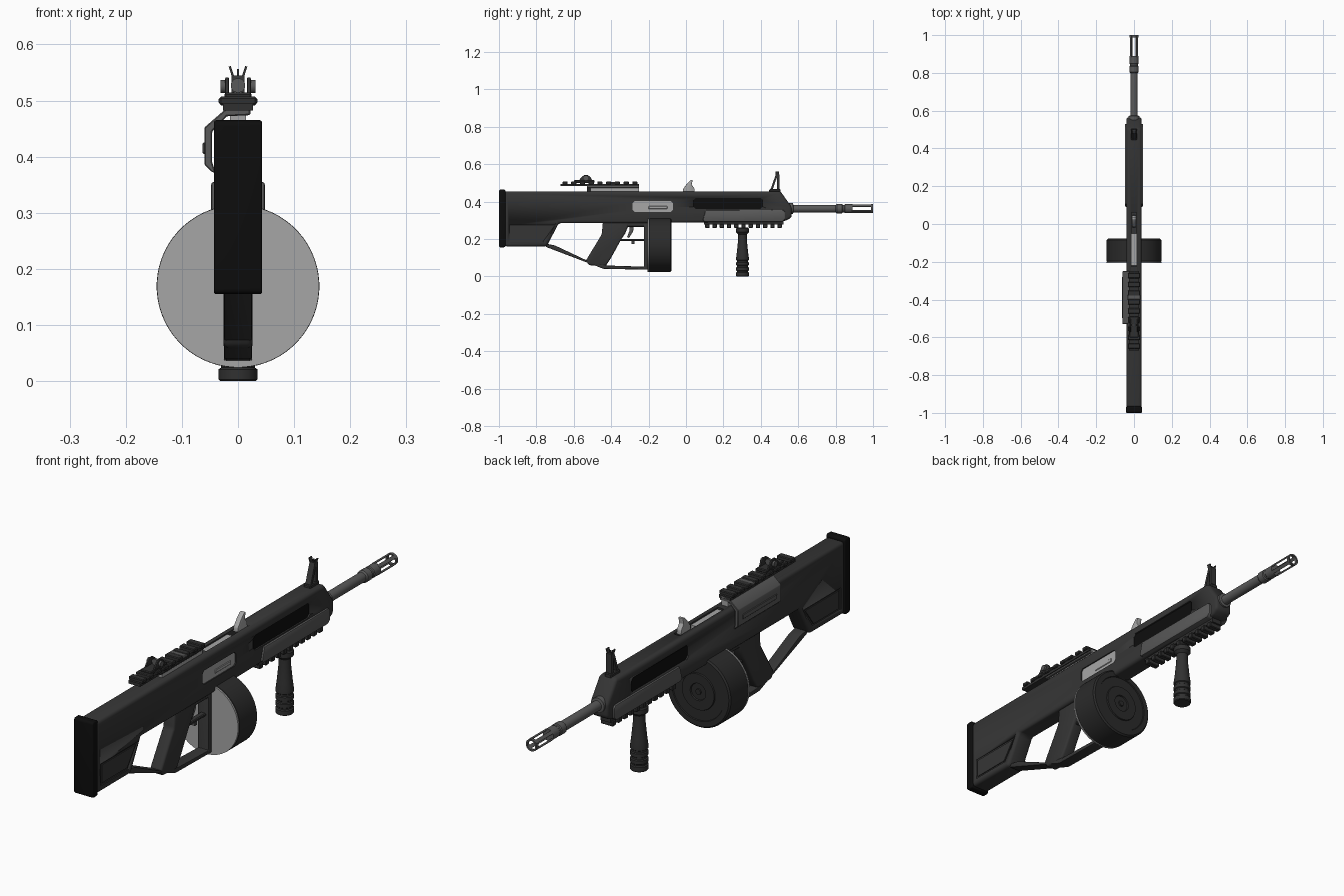
import bpy, bmesh, math
from mathutils import Vector, Matrix

cube = bpy.data.objects.get("Cube")
if cube:
    bpy.data.objects.remove(cube, do_unlink=True)


def material(name, v):
    m = bpy.data.materials.new(name)
    m.use_nodes = True
    m.diffuse_color = (v, v, v, 1)
    bsdf = next(n for n in m.node_tree.nodes if n.type == 'BSDF_PRINCIPLED')
    bsdf.inputs["Base Color"].default_value = (v, v, v, 1)
    return m


BODY = material("charcoal polymer", 0.036)
BLACK = material("black rubber", 0.004)
DARK = material("dark magazine", 0.024)
STEEL = material("grey steel", 0.1)
LIGHT = material("light metal", 0.38)
RAIL = material("dark rail", 0.03)


def finish(name, bm, mat, bevel=0, seg=2):
    bmesh.ops.recalc_face_normals(bm, faces=bm.faces)
    me = bpy.data.meshes.new(name)
    bm.to_mesh(me)
    bm.free()
    me.materials.append(mat)
    ob = bpy.data.objects.new(name, me)
    bpy.context.collection.objects.link(ob)
    if bevel:
        b = ob.modifiers.new("bevel", 'BEVEL')
        b.width, b.segments, b.limit_method = bevel, seg, 'ANGLE'
        b.angle_limit = math.radians(25)
        activate(ob)
        bpy.ops.object.modifier_apply(modifier="bevel")
    return smooth(ob)


def activate(ob):
    bpy.ops.object.select_all(action='DESELECT')
    ob.select_set(True)
    bpy.context.view_layer.objects.active = ob


def smooth(ob):
    activate(ob)
    bpy.ops.object.shade_smooth_by_angle(angle=math.radians(32))
    return ob


def prism(name, pts, x0, x1, mat, bevel=0, seg=2):
    """Side profile of (y, z) points, extruded across x."""
    bm = bmesh.new()
    f = bm.faces.new([bm.verts.new((x0, y, z)) for y, z in pts])
    r = bmesh.ops.extrude_face_region(bm, geom=[f])
    vs = [v for v in r["geom"] if isinstance(v, bmesh.types.BMVert)]
    bmesh.ops.translate(bm, verts=vs, vec=(x1 - x0, 0, 0))
    return finish(name, bm, mat, bevel, seg)


def box(name, x, y, z, mat, bevel=0):
    return prism(name, [(y[0], z[0]), (y[1], z[0]), (y[1], z[1]), (y[0], z[1])],
                 x[0], x[1], mat, bevel, 1)


def lathe(name, prof, centre, mat, along_y=True, n=40):
    """Profile of (radius, distance) turned about the y or z axis."""
    bm = bmesh.new()
    rings = []
    for r, t in prof:
        ring = []
        for i in range(n):
            a = math.tau * (i + 0.5) / n
            c, s = r * math.cos(a), r * math.sin(a)
            p = Vector((c, t, s)) if along_y else Vector((c, s, t))
            ring.append(bm.verts.new(p + Vector(centre)))
        rings.append(ring)
    for a, b in zip(rings, rings[1:]):
        for i in range(n):
            j = (i + 1) % n
            bm.faces.new((a[i], a[j], b[j], b[i]))
    bm.faces.new(rings[0])
    bm.faces.new(rings[-1])
    return finish(name, bm, mat)


def cut(ob, cutter):
    m = ob.modifiers.new("cut", 'BOOLEAN')
    m.operation, m.solver, m.object = 'DIFFERENCE', 'EXACT', cutter
    activate(ob)
    bpy.ops.object.modifier_apply(modifier="cut")
    bpy.data.objects.remove(cutter, do_unlink=True)


def slot(y0, y1, z0, z1, c):
    """Long opening with clipped corners."""
    return [(y0 + c, z0), (y1 - c, z0), (y1, z0 + c), (y1, z1 - c),
            (y1 - c, z1), (y0 + c, z1), (y0, z1 - c), (y0, z0 + c)]


# Main body with stock, and its recesses
W = 0.04
body = prism("body", [(-.97, .455), (.505, .455), (.565, .37), (.565, .315), (.53, .295),
                      (-.2, .285), (-.68, .285), (-.745, .16), (-.97, .16)], -W, W, BODY, .013, 3)
panel = [(-.945, .275), (-.70, .275), (-.765, .185), (-.945, .185)]
inner = [(-.935, .267), (-.716, .267), (-.77, .193), (-.935, .193)]
vent = slot(.04, .41, .36, .42, .012)
for s, side in ((1, "left"), (-1, "right")):
    cut(body, prism("cutter", panel, s * (W - .005), s * .06, BODY))
    prism("stock_panel_" + side, inner, s * .02, s * (W - .0015), BODY)
    cut(body, prism("cutter", vent, s * (W - .012), s * .06, BODY))
    prism("vent_" + side, vent, s * .02, s * (W - .006), BLACK)
port = slot(-.285, -.07, .345, .402, .01)
cut(body, prism("cutter", port, W - .012, .06, BODY))
prism("ejection_port_bolt", port, .02, W - .005, LIGHT)
box("bolt_lug", (.03, W - .002), (-.2, -.1), (.36, .375), LIGHT, .002)
cut(body, box("cutter", (-.014, .014), (-.225, .06), (.43, .5), BODY))
box("bolt_carrier", (-.013, .013), (-.22, -.05), (.42, .45), LIGHT)

# Butt pad: rounded slab
prism("butt_pad", slot(-1, -.965, .155, .465, .006), -.043, .043, BLACK, .01, 3)

# Grip, lower strap and trigger group
prism("pistol_grip", [(-.445, .29), (-.45, .225), (-.535, .085), (-.52, .06), (-.43, .055),
                      (-.40, .10), (-.345, .2), (-.325, .23), (-.30, .29)],
      -.026, .026, BODY, .009, 3)
prism("lower_strap", [(-.75, .175), (-.70, .165), (-.53, .085), (-.42, .058), (-.225, .052),
                      (-.225, .29), (-.205, .29), (-.205, .036), (-.44, .04), (-.75, .158)],
      -.025, .025, BODY, .004)
box("trigger_guard", (-.012, .012), (-.36, -.22), (.188, .2), BODY, .003)
prism("trigger", [(-.30, .29), (-.275, .29), (-.283, .24), (-.305, .205), (-.315, .21),
                  (-.302, .245)], -.008, .008, STEEL, .002)
box("magazine_release", (-.01, .01), (-.292, -.276), (.172, .19), STEEL, .002)
box("trigger_housing", (-.024, .024), (-.32, -.2), (.265, .29), BODY, .004)

# Drum magazine
C = (0, 0, .169)
lathe("drum", [(.141, -.2), (.145, -.196), (.145, -.084), (.139, -.078), (.118, -.078),
               (.116, -.082), (.075, -.082), (.073, -.077), (.035, -.077), (.033, -.082),
               (.012, -.082), (.011, -.077)], C, DARK, n=64)
lathe("drum_back_plate", [(.1445, -.206), (.1445, -.199)], C, LIGHT, n=64)
box("magazine_neck", (-.03, .03), (-.2, -.085), (.25, .3), DARK)


def toothed_rail(name, y0, y1, z_base, z_top, half, teeth):
    """Accessory rail: a base strip with evenly spaced cross teeth."""
    mid = z_base + .5 * (z_top - z_base)
    box(name + "_base", (-half * .8, half * .8), (y0, y1), sorted((z_base, mid)), RAIL)
    pitch = (y1 - y0) / teeth
    for i in range(teeth):
        a = y0 + i * pitch
        box(f"{name}_tooth_{i + 1}", (-half, half), (a + .2 * pitch, a + .8 * pitch),
            sorted((mid - .25 * (mid - z_base), z_top)), RAIL, .003)


# Lower handguard and underside rail
prism("lower_handguard", [(.09, .30), (.105, .355), (.52, .355), (.53, .345), (.53, .305),
                          (.515, .292), (.1, .292)], -.048, .048, STEEL, .005)
toothed_rail("under_rail", .095, .52, .295, .258, .028, 11)

# Fore grip
lathe("fore_grip", [(.03, .26), (.034, .255), (.034, .236), (.023, .225), (.024, .19),
                    (.03, .13), (.034, .10), (.034, .088), (.030, .085), (.030, .078),
                    (.034, .075), (.034, .06), (.030, .057), (.030, .05), (.034, .047),
                    (.034, .032), (.030, .029), (.030, .024), (.035, .021), (.035, .003),
                    (.032, 0)], (0, .302, 0), RAIL, along_y=False, n=32)

# Barrel and slotted muzzle device
B = (0, 0, .362)
lathe("barrel", [(.03, .55), (.03, .572), (.02, .574), (.02, .80), (.018, .82)], B, STEEL, n=24)
lathe("muzzle_collar", [(.02, .80), (.025, .806), (.025, .835), (.021, .838), (.021, .846),
                        (.024, .85), (.024, .89)], B, STEEL, n=24)
for i in range(4):
    prong = box(f"muzzle_prong_{i + 1}", (-.007, .007), (.885, .995), (.018, .0245), STEEL)
    turn = Matrix.Rotation(math.radians(45 + 90 * i), 4, 'Y')
    prong.data.transform(Matrix.Translation(B) @ turn)
ring = lathe("muzzle_ring", [(.0245, .988), (.0245, 1)], B, STEEL, n=24)
cut(ring, lathe("cutter", [(.018, .9), (.018, 1.1)], B, STEEL, n=24))
smooth(ring)

# Side plate draped over the right of the receiver, carrying the top rail
section = [(.022, .474), (.022, .485), (-.022, .485), (-.06, .452), (-.06, .386),
           (-.046, .372), (-.04, .372), (-.046, .39), (-.046, .445), (-.02, .472)]
bm = bmesh.new()
face = bm.faces.new([bm.verts.new((x, -.53, z)) for x, z in section])
ext = bmesh.ops.extrude_face_region(bm, geom=[face])
bmesh.ops.translate(bm, vec=(0, .28, 0),
                    verts=[v for v in ext["geom"] if isinstance(v, bmesh.types.BMVert)])
finish("side_mount_plate", bm, STEEL, .002, 1)
box("mount_riser", (-.014, .014), (-.51, -.25), (.45, .492), LIGHT)
box("side_plate_rib", (-.063, -.058), (-.5, -.28), (.405, .425), STEEL, .002)
toothed_rail("top_rail", -.67, -.25, .482, .507, .033, 9)

# Rear sight on the top rail
box("rear_sight_base", (-.024, .024), (-.60, -.49), (.5, .514), RAIL, .003)
for s in (-1, 1):
    prism(f"rear_sight_ear_{s}", [(-.575, .51), (-.5, .51), (-.51, .53), (-.525, .541),
                                  (-.545, .541), (-.56, .53)],
          s * .016, s * .023, RAIL, .002)
    lathe(f"rear_sight_knob_{s}", [(.012, -.004), (.012, .004)], (0, 0, 0), STEEL, n=16
          ).data.transform(Matrix.Translation((s * .027, -.535, .525))
                           @ Matrix.Rotation(math.pi / 2, 4, 'Z'))
lathe("rear_aperture", [(.013, -.54), (.013, -.53)], (0, 0, .527), STEEL, n=16)
box("clamp_bolt", (-.035, .035), (-.40, -.375), (.494, .505), STEEL, .003)

# Charging handle hook
prism("charging_handle", [(-.018, .45), (-.015, .468), (.005, .495), (.025, .515), (.036, .515),
                          (.03, .49), (.045, .47), (.047, .45)], -.011, .011, LIGHT, .003)

# Front sight: braced post with splayed ears
box("front_sight_foot", (-.016, .016), (.445, .505), (.445, .466), RAIL, .003)
prism("front_sight_brace", [(.45, .46), (.462, .46), (.488, .535), (.488, .545), (.48, .545)],
      -.012, .012, BODY)
box("front_sight_post", (-.012, .012), (.487, .499), (.46, .545), BODY)
box("front_sight_pin", (-.002, .002), (.485, .491), (.54, .556), BODY)
for s in (-1, 1):
    ear = box(f"front_sight_ear_{s}", (-.002, .002), (.478, .496), (0, .022), BODY)
    ear.data.transform(Matrix.Translation((s * .008, 0, .54))
                       @ Matrix.Rotation(s * math.radians(18), 4, 'Y'))
